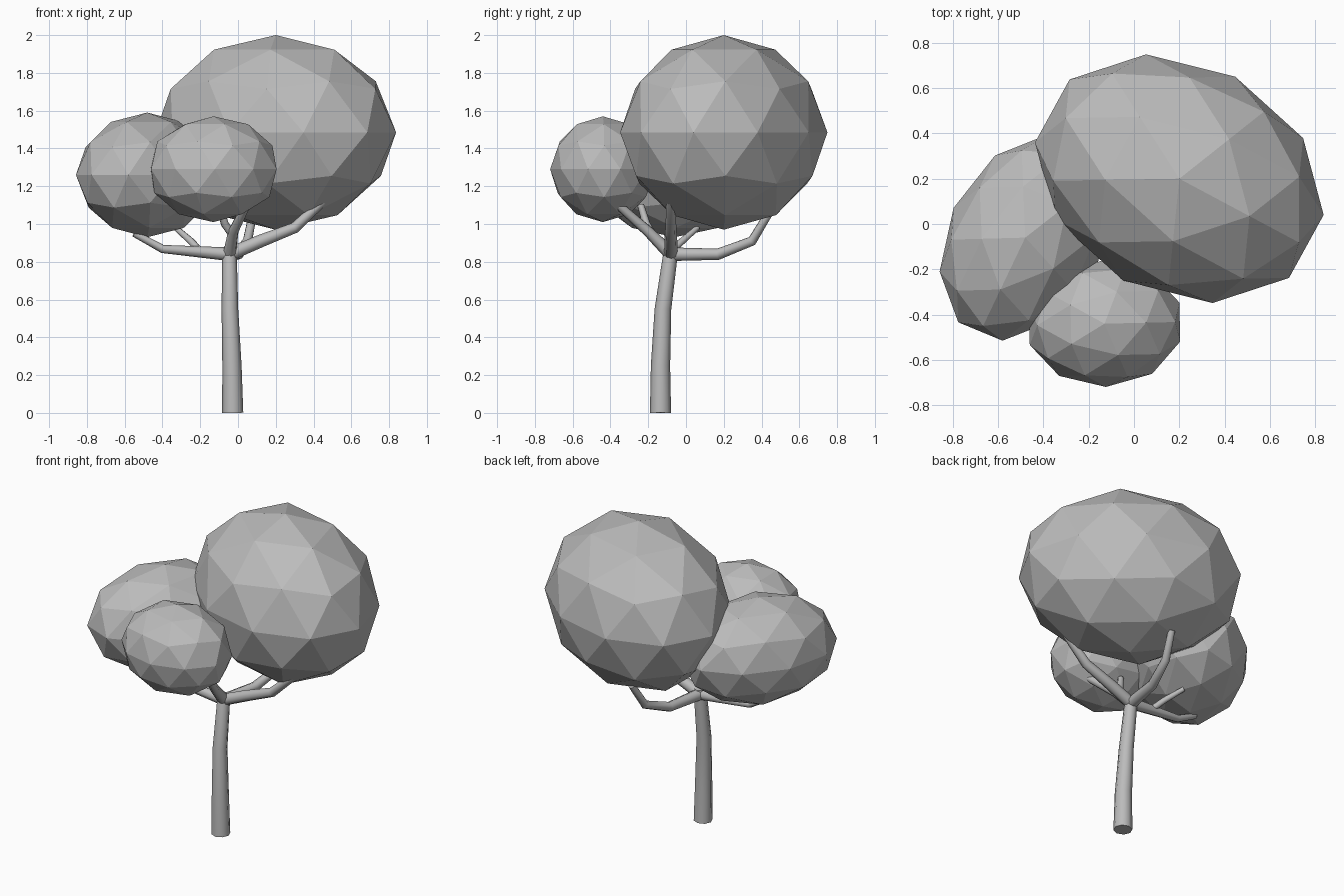
import bpy, bmesh, math
from mathutils import Matrix, Vector

cube = bpy.data.objects.get("Cube")
if cube:
    bpy.data.objects.remove(cube, do_unlink=True)

grey = bpy.data.materials.new("plain_grey")
grey.use_nodes = True
GREY = (0.5, 0.5, 0.5, 1)
grey.diffuse_color = GREY
grey.node_tree.nodes["Principled BSDF"].inputs["Base Color"].default_value = GREY


def crown(name, centre, u, v, height, turn):
    """Faceted leaf ball: u and v are its two horizontal half axes."""
    bm = bmesh.new()
    bmesh.ops.create_icosphere(bm, subdivisions=2, radius=1)
    shape = Matrix(((u[0], v[0], 0), (u[1], v[1], 0), (0, 0, height)))
    shape = shape @ Matrix.Rotation(math.radians(turn), 3, 'Z')
    for vert in bm.verts:
        vert.co = shape @ vert.co + Vector(centre)
    bmesh.ops.recalc_face_normals(bm, faces=bm.faces)
    mesh = bpy.data.meshes.new(name)
    bm.to_mesh(mesh)
    bm.free()
    mesh.materials.append(grey)
    bpy.context.collection.objects.link(bpy.data.objects.new(name, mesh))


def limb(name, points):
    """Tapered round tube through (x, y, z, radius) points."""
    curve = bpy.data.curves.new(name, 'CURVE')
    curve.dimensions = '3D'
    curve.bevel_depth = 1
    curve.bevel_resolution = 2
    curve.use_fill_caps = True
    spline = curve.splines.new('POLY')
    spline.points.add(len(points) - 1)
    for p, (x, y, z, r) in zip(spline.points, points):
        p.co = (x, y, z, 1)
        p.radius = r
    curve.materials.append(grey)
    obj = bpy.data.objects.new(name, curve)
    bpy.context.collection.objects.link(obj)
    bpy.ops.object.select_all(action='DESELECT')
    obj.select_set(True)
    bpy.context.view_layer.objects.active = obj
    bpy.ops.object.convert(target='MESH')
    bpy.ops.object.shade_smooth_by_angle(angle=math.radians(60))


# Leaf crowns
crown("large_crown", (0.2, 0.2, 1.485), (0.637, -0.16), (0.053, 0.525), 0.515, -18)
crown("medium_crown", (-0.48, -0.06, 1.26), (0.1, 0.455), (-0.365, -0.01), 0.33, 18)
crown("small_crown", (-0.13, -0.44, 1.29), (-0.33, -0.094), (0.114, -0.263), 0.28, 18)

# Trunk
fork = (-0.045, -0.08, 0.84, 0.036)
limb("trunk", [(-0.028, -0.135, 0, 0.056), (-0.032, -0.135, 0.25, 0.051),
               (-0.043, -0.122, 0.55, 0.044), (-0.045, -0.085, 0.82, 0.039),
               (-0.045, -0.075, 0.88, 0.03)])

# Main branches
limb("left_branch", [fork, (0.12, -0.08, 0.91, 0.034), (0.3, -0.08, 0.98, 0.029),
                     (0.45, -0.08, 1.12, 0.024)])
limb("back_branch", [fork, (0.0, 0.17, 0.84, 0.03), (0.05, 0.35, 0.91, 0.026),
                     (0.08, 0.44, 1.06, 0.022)])
limb("right_branch", [fork, (-0.4, -0.08, 0.868, 0.022), (-0.55, -0.1, 0.95, 0.018)])
limb("front_branch", [fork, (-0.025, -0.2, 0.96, 0.028), (0.05, -0.37, 1.11, 0.022)])

# Twigs
limb("right_twig", [(-0.2, -0.08, 0.855, 0.02), (-0.25, -0.02, 0.91, 0.019),
                    (-0.33, 0.06, 0.98, 0.015)])
limb("front_twig", [(-0.03, -0.18, 0.945, 0.023), (-0.07, -0.21, 1.0, 0.021),
                    (-0.1, -0.24, 1.1, 0.018)])
